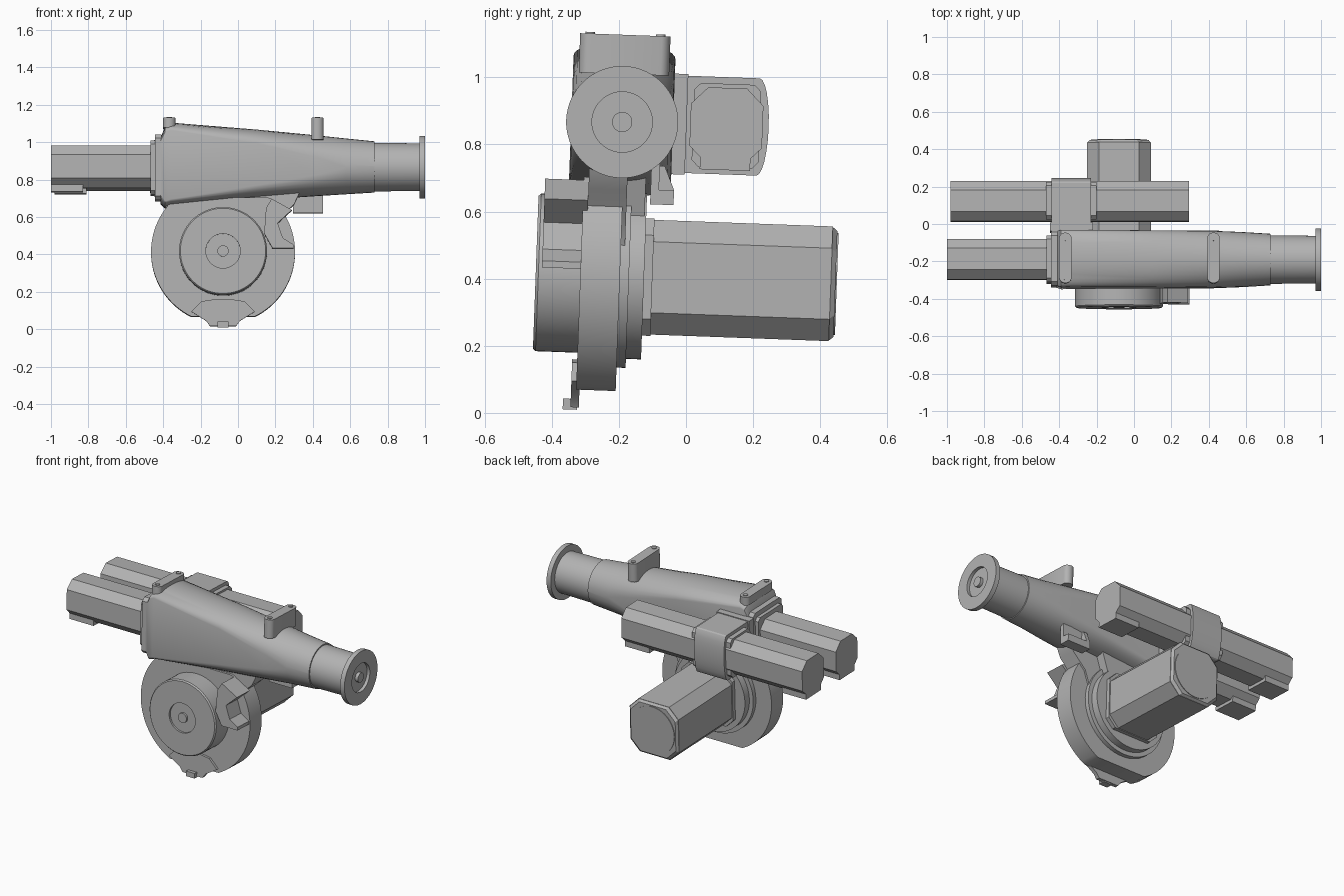
import bpy, bmesh, math
from mathutils import Matrix, Vector

if "Cube" in bpy.data.objects:
    bpy.data.objects.remove(bpy.data.objects["Cube"])

grey = bpy.data.materials.new("machine_grey")
grey.use_nodes = True
tone = (0.45, 0.45, 0.45, 1)
grey.diffuse_color = tone
grey.node_tree.nodes["Principled BSDF"].inputs["Base Color"].default_value = tone

# The whole unit leans slightly about the drive axis
pivot = Vector((0, -0.2, 0.41))
LEAN = Matrix.Translation(pivot) @ Matrix.Rotation(math.radians(-2.1), 4, 'X') @ Matrix.Translation(-pivot)
SY, SZ = -0.207, 0.867      # spindle axis
MY = 0.104                  # side motor axis
DX, DZ = -0.08, 0.41        # drive axis


def place(axis, u, v, w):
    return {'x': (w, u, v), 'y': (u, w, v), 'z': (u, v, w)}[axis]


def finish(name, bm, smooth=30):
    bmesh.ops.remove_doubles(bm, verts=bm.verts, dist=1e-5)
    bmesh.ops.recalc_face_normals(bm, faces=bm.faces)
    bm.transform(LEAN)
    me = bpy.data.meshes.new(name)
    bm.to_mesh(me)
    bm.free()
    me.materials.append(grey)
    ob = bpy.data.objects.new(name, me)
    bpy.context.collection.objects.link(ob)
    bpy.ops.object.select_all(action='DESELECT')
    ob.select_set(True)
    bpy.context.view_layer.objects.active = ob
    bpy.ops.object.shade_smooth_by_angle(angle=math.radians(smooth))
    return ob


def skin(name, rings, smooth=30):
    """Closed skin over rings that share a vertex count."""
    bm = bmesh.new()
    loops = [[bm.verts.new(p) for p in ring] for ring in rings]
    for a, b in zip(loops, loops[1:]):
        for i in range(len(a)):
            j = (i + 1) % len(a)
            bm.faces.new((a[i], a[j], b[j], b[i]))
    bm.faces.new(loops[0])
    bm.faces.new(loops[-1])
    return finish(name, bm, smooth)


def prism(name, pts, axis, a, b):
    return skin(name, [[place(axis, u, v, w) for u, v in pts] for w in (a, b)])


def box(name, x, y, z):
    return prism(name, [(x[0], y[0]), (x[1], y[0]), (x[1], y[1]), (x[0], y[1])], 'z', *z)


def circle(cu, cv, r, n=64):
    return [(cu + r * math.cos(math.tau * i / n), cv + r * math.sin(math.tau * i / n)) for i in range(n)]


def turned(name, profile, axis, cu, cv):
    """Turned part from (position, radius) pairs."""
    return skin(name, [[place(axis, u, v, w) for u, v in circle(cu, cv, r)] for w, r in profile])


def octagon(cu, cv, h, k, c):
    return [(cu + su * a, cv + sv * b) for su, sv, a, b in (
        (1, 1, h, k - c), (1, 1, h - c, k), (-1, 1, h - c, k), (-1, 1, h, k - c),
        (-1, -1, h, k - c), (-1, -1, h - c, k), (1, -1, h - c, k), (1, -1, h, k - c))]


# Spindle body: tall flat-sided rear blending into a round front
def section(x, half, top, side_top, side_bottom, bottom, n=16):
    ring = []
    for i in range(n + 1):
        t = math.pi * i / n
        ring.append((x, SY + half * math.cos(t), side_top + (top - side_top) * math.sin(t)))
    for i in range(n + 1):
        t = math.pi * i / n
        ring.append((x, SY - half * math.cos(t), side_bottom - (side_bottom - bottom) * math.sin(t)))
    return ring


skin("spindle_body", [section(*s) for s in (
    (-0.415, 0.145, 1.02, 1.0, 0.72, 0.67),
    (-0.39, 0.152, 1.085, 1.05, 0.68, 0.645),
    (-0.36, 0.152, 1.105, 1.06, 0.69, 0.655),
    (0.1, 0.152, 1.068, 0.99, 0.765, 0.69),
    (0.42, 0.152, 1.037, 0.915, 0.82, 0.712),
    (0.58, 0.147, 1.02, 0.875, 0.86, 0.722),
    (0.73, 0.138, 1.005, 0.868, 0.866, 0.731))], 35)
turned("spindle_nose", [(0.7, 0.13), (0.735, 0.13), (0.97, 0.127), (0.97, 0.167), (1.0, 0.167),
                        (1.0, 0.09), (0.98, 0.09), (0.98, 0.03), (1.0, 0.03)], 'x', SY, SZ)

# Rear plates behind the spindle body
for name, half, tall, a, b in (("rear_plate", 0.143, 0.175, -0.445, -0.41),
                               ("motor_flange", 0.125, 0.145, -0.467, -0.44)):
    prism(name, octagon(SY, 0.85 + 0.012, half, tall, 0.02), 'x', a, b)

# Lifting lugs with bolt heads
for label, x, low in (("rear", -0.367, 1.075), ("front", 0.425, 1.01)):
    outline = [(x + 0.033 * math.cos(t), SY + math.copysign(0.105, math.sin(t)) + 0.03 * math.sin(t))
               for t in [math.tau * (i + 0.5) / 24 for i in range(24)]]
    prism(label + "_lug", outline, 'z', low, 1.127)
    for s in (-1, 1):
        prism(label + "_lug_bolt", circle(x, SY + s * 0.105, 0.014, 20), 'z', 1.12, 1.132)


# Long eight-sided motors with connector boxes beneath
def motor(name, cy, a, b, foot):
    prism(name, octagon(cy, SZ, 0.108, 0.113, 0.05), 'x', a, b)
    box(name + "_connector", foot, (cy - 0.075, cy + 0.075), (SZ - 0.132, SZ - 0.085))


motor("spindle_motor", SY, -1.0, -0.46, (-1.0, -0.83))
motor("rear_side_motor", MY, -0.98, -0.43, (-0.98, -0.81))
motor("front_side_motor", MY, -0.25, 0.295, (0.125, 0.295))

# Collar holding the side motors, rounded on its outer face
bulge = [(0.198 + 0.032 * math.cos(t), SZ + 0.145 * math.sin(t))
         for t in [math.pi * (i / 12 - 0.5) for i in range(13)]]
prism("side_motor_collar", [(-0.07, SZ + 0.145), (-0.07, SZ - 0.145)] + bulge, 'x', -0.44, -0.23)
box("collar_plate", (-0.45, -0.22), (-0.06, -0.015), (SZ - 0.15, SZ + 0.15))
for s, x in (("rear", -0.47), ("front", -0.23)):
    prism(s + "_side_motor_flange", octagon(MY, SZ, 0.1, 0.125, 0.02), 'x', x, x + 0.03)

# Round gear housing with a flat base
R = 0.385
cut = math.asin(-0.345 / R)
arc = [cut + (math.pi - 2 * cut) * i / 80 for i in range(81)]
rim = [(DX + R * math.cos(t), min(DZ + R * math.sin(t), 0.7)) for t in arc]
prism("gear_housing", rim, 'y', -0.315, -0.197)

# Front drum and rear bearing rings
turned("front_drum", [(-0.3, 0.235), (-0.44, 0.235), (-0.448, 0.228), (-0.448, 0.092),
                      (-0.435, 0.092), (-0.435, 0.03), (-0.448, 0.03)], 'y', DX, DZ)
turned("bearing_rings", [(-0.21, 0.275), (-0.17, 0.275), (-0.17, 0.248), (-0.125, 0.248)], 'y', DX, DZ)

# Drive motor with mounting flange and end cap
prism("drive_motor_flange", octagon(DX, DZ - 0.002, 0.178, 0.175, 0.05), 'y', -0.13, -0.1)
prism("drive_motor", octagon(DX, DZ - 0.002, 0.172, 0.171, 0.065), 'y', -0.11, 0.432)
skin("drive_motor_end", [[place('y', u, v, w) for u, v in octagon(DX, DZ - 0.002, h, h, 0.065)]
                         for w, h in ((0.43, 0.171), (0.446, 0.158))])
turned("drive_motor_cap", [(0.44, 0.152), (0.45, 0.152)], 'y', DX, DZ - 0.002)

# Saddle joining the housing to the spindle body
prism("saddle", [(-0.39, 0.66), (-0.3, 0.5), (0.18, 0.5), (0.21, 0.58), (0.3, 0.665), (0.33, 0.73), (-0.38, 0.73)],
      'y', -0.3, -0.185)
prism("saddle_web", [(-0.3, 0.73), (-0.24, 0.56), (0.08, 0.56), (0.14, 0.73)], 'y', -0.2, -0.13)

# Channel bracket under the spindle body
box("channel_web", (0.295, 0.455), (-0.115, -0.09), (0.625, 0.75))
box("channel_base", (0.295, 0.455), (-0.115, -0.045), (0.625, 0.668))
prism("channel_side", [(-0.045, 0.625), (-0.045, 0.67), (-0.075, 0.74), (-0.11, 0.74), (-0.11, 0.625)],
      'x', 0.295, 0.32)

# Hooked side bracket beside the drum
prism("side_hook", [(0.15, 0.64), (0.18, 0.69), (0.288, 0.63), (0.212, 0.56), (0.24, 0.48), (0.297, 0.445),
                    (0.297, 0.425), (0.185, 0.425), (0.14, 0.505)], 'y', -0.43, -0.3)

# Lower stop tab with its small block
prism("stop_tab", [(-0.25, 0.09), (-0.195, 0.145), (-0.13, 0.155), (-0.03, 0.155), (0.035, 0.145), (0.09, 0.09),
                   (0.01, 0.04), (-0.01, 0.012), (-0.15, 0.012), (-0.17, 0.04)], 'y', -0.33, -0.305)
box("stop_block", (-0.11, -0.05), (-0.353, -0.31), (0.005, 0.037))
